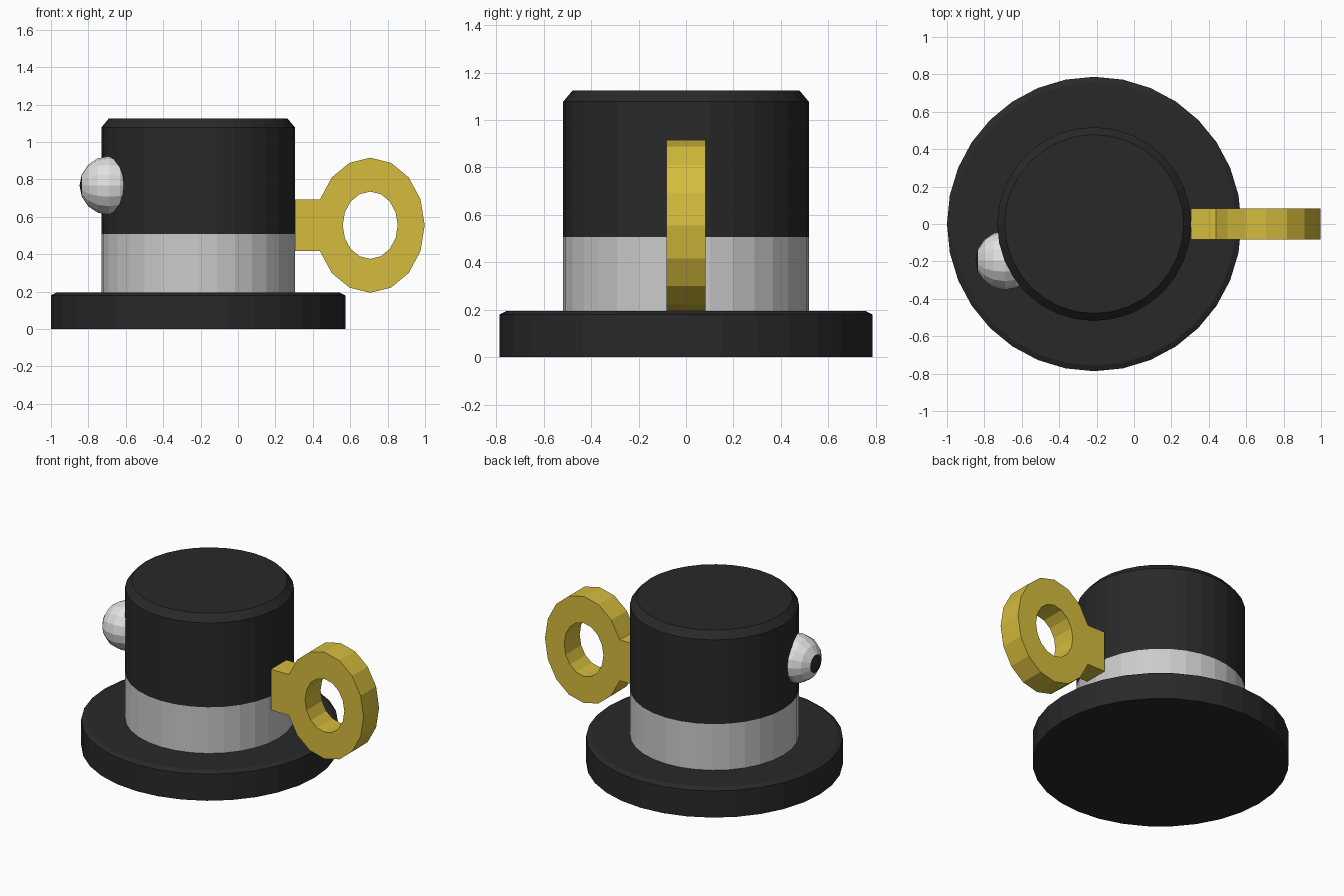
import bpy, bmesh, math
from mathutils import Matrix

if "Cube" in bpy.data.objects:
    bpy.data.objects.remove(bpy.data.objects["Cube"])


def material(name, r, g, b):
    m = bpy.data.materials.new(name)
    m.diffuse_color = (r, g, b, 1)
    m.use_nodes = True
    m.node_tree.nodes["Principled BSDF"].inputs["Base Color"].default_value = m.diffuse_color
    return m


BLACK = material("black", 0.022, 0.022, 0.022)
GREY = material("light grey", 0.60, 0.60, 0.60)
WHITE = material("pale grey", 0.75, 0.75, 0.75)
GOLD = material("gold", 0.66, 0.50, 0.045)
CX = -0.213  # axis of the round body


def finish(bm, name, *mats):
    bmesh.ops.recalc_face_normals(bm, faces=bm.faces)
    me = bpy.data.meshes.new(name)
    bm.to_mesh(me)
    bm.free()
    for m in mats:
        me.materials.append(m)
    ob = bpy.data.objects.new(name, me)
    bpy.context.collection.objects.link(ob)
    return ob


def turned(name, profile, mat, sides=32):
    """Solid of revolution from (radius, height) pairs, capped at both ends."""
    bm = bmesh.new()
    rings = [[bm.verts.new((CX + r * math.cos(2 * math.pi * i / sides),
                            r * math.sin(2 * math.pi * i / sides), z))
              for i in range(sides)] for r, z in profile]
    for a, b in zip(rings, rings[1:]):
        for i in range(sides):
            j = (i + 1) % sides
            bm.faces.new((a[i], a[j], b[j], b[i]))
    bm.faces.new(rings[0])
    bm.faces.new(rings[-1])
    return finish(bm, name, mat)


# Round body: base disc, lower band, capped top
turned("base_disc", [(0.787, 0), (0.787, 0.18), (0.757, 0.195)], BLACK)
turned("lower_band", [(0.518, 0.19), (0.518, 0.507)], GREY)
turned("upper_body", [(0.518, 0.507), (0.518, 1.077), (0.478, 1.125)], BLACK)

# Ball on the side, pole along x, with a dark cap on its outer end
bm = bmesh.new()
bmesh.ops.create_uvsphere(bm, u_segments=16, v_segments=8, radius=0.157)
for f in bm.faces:
    f.material_index = int(f.calc_center_median().z > 0.157 * math.cos(math.radians(22.5)))
bm.transform(Matrix.Translation((-0.69, -0.195, 0.767)) @ Matrix.Rotation(-math.pi / 2, 4, 'Y'))
finish(bm, "side_ball", WHITE, BLACK)

# Oval ring handle with a short stem pulled out of its inner side
bm = bmesh.new()
N, T = 16, 0.083


def oval(rx, rz, y):
    return [bm.verts.new((0.707 + rx * math.cos(2 * math.pi * i / N), y,
                          0.555 + rz * math.sin(2 * math.pi * i / N))) for i in range(N)]


of, ob_, hf, hb = oval(0.291, 0.361, -T), oval(0.291, 0.361, T), oval(0.147, 0.18, -T), oval(0.147, 0.18, T)
for i in range(N):
    j = (i + 1) % N
    for a, b in ((of, ob_), (ob_, hb), (hb, hf), (hf, of)):
        bm.faces.new((a[i], a[j], b[j], b[i]))
inner = [f for f in bm.faces if f.calc_center_median().x < 0.44
         and all(abs(v.co.x - 0.707) > 0.25 for v in f.verts)]
ext = bmesh.ops.extrude_face_region(bm, geom=inner)
bmesh.ops.delete(bm, geom=inner, context='FACES')
for v in ext["geom"]:
    if isinstance(v, bmesh.types.BMVert):
        v.co.x = 0.305
finish(bm, "ring_handle", GOLD)
